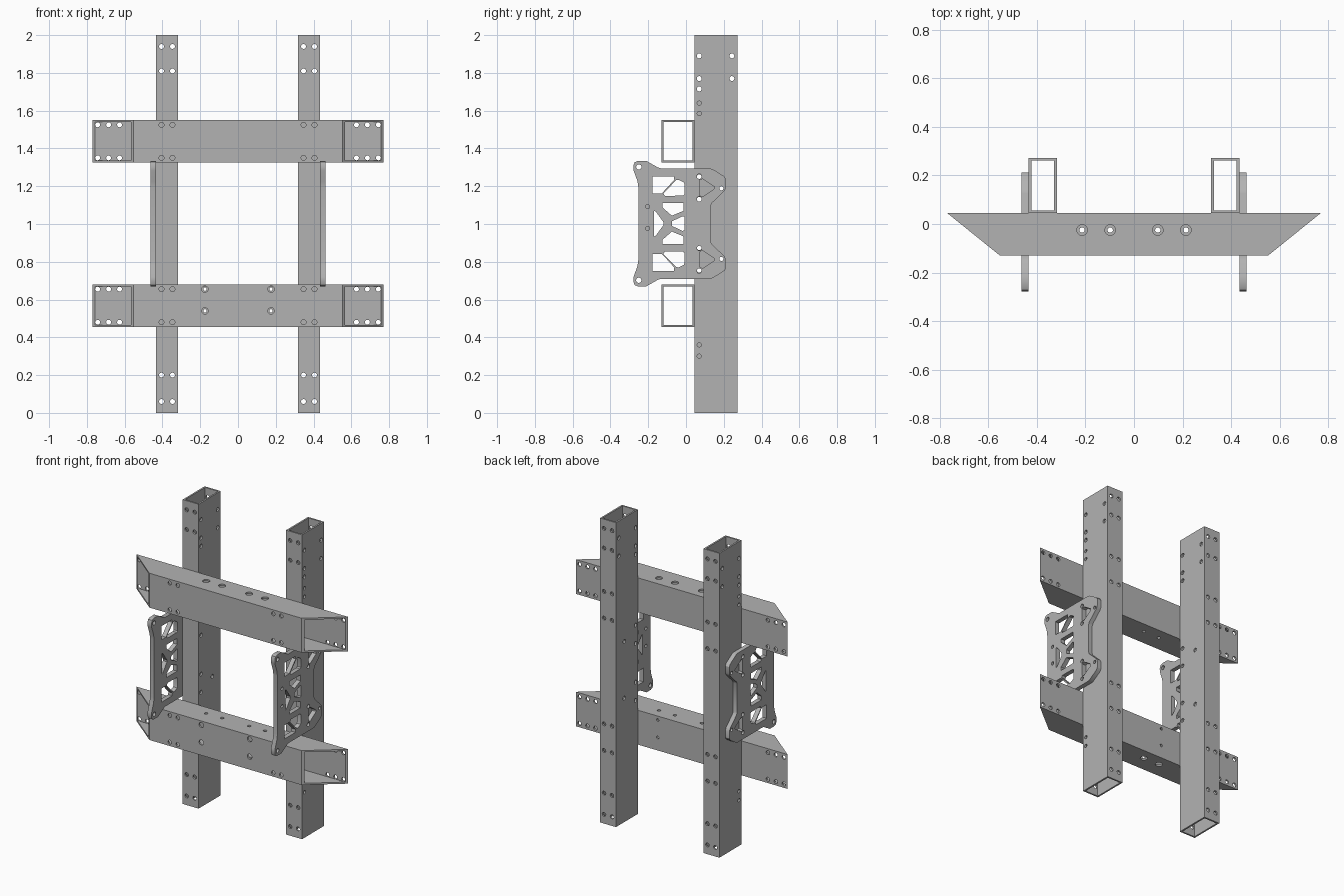
import bpy, bmesh, math
from mathutils import Matrix, Vector

if "Cube" in bpy.data.objects:
    bpy.data.objects.remove(bpy.data.objects["Cube"], do_unlink=True)

steel = bpy.data.materials.new("grey_steel")
steel.use_nodes = True
GREY = (0.45, 0.45, 0.45, 1)
steel.diffuse_color = GREY
steel.node_tree.nodes["Principled BSDF"].inputs["Base Color"].default_value = GREY

WALL = 0.011
HOLE = 0.013
BACK_Y = 0.273      # rear face of the posts
JOIN_Y = 0.045      # where beams meet posts
FRONT_Y = -0.13     # front face of the beams
POST_X, POST_HALF = 0.376, 0.058
BOLT_Z = (0.025, 0.2)   # bolt rows above a beam's lower edge
finished = []


def add_object(name, bm):
    bmesh.ops.recalc_face_normals(bm, faces=bm.faces)
    mesh = bpy.data.meshes.new(name)
    bm.to_mesh(mesh)
    bm.free()
    mesh.materials.append(steel)
    obj = bpy.data.objects.new(name, mesh)
    bpy.context.collection.objects.link(obj)
    return obj


def tube(name, u0, u1, v0, v1, place):
    """Hollow rectangular tube; place(u, v, end) gives each corner point."""
    bm = bmesh.new()
    rings = []
    for end in (-1, 1):
        for w in (0, WALL):
            corners = [(u0 + w, v0 + w), (u1 - w, v0 + w),
                       (u1 - w, v1 - w), (u0 + w, v1 - w)]
            rings.append([bm.verts.new(place(u, v, end)) for u, v in corners])
    outer_a, inner_a, outer_b, inner_b = rings
    for p, q in ((outer_a, outer_b), (inner_b, inner_a),
                 (inner_a, outer_a), (outer_b, inner_b)):
        for i in range(4):
            j = (i + 1) % 4
            bm.faces.new((p[i], p[j], q[j], q[i]))
    return add_object(name, bm)


def drill(obj, holes):
    """Cut round holes, each (centre, axis, radius), through one wall."""
    bm = bmesh.new()
    for centre, axis, radius in holes:
        turn = Vector((0, 0, 1)).rotation_difference(Vector(axis)).to_matrix().to_4x4()
        bmesh.ops.create_cone(bm, cap_ends=True, segments=16, radius1=radius,
                              radius2=radius, depth=WALL * 3,
                              matrix=Matrix.Translation(centre) @ turn)
    cutter = add_object("hole_cutter", bm)
    cutter.hide_render = True
    mod = obj.modifiers.new("holes", "BOOLEAN")
    mod.operation, mod.solver, mod.object = "DIFFERENCE", "EXACT", cutter
    bpy.context.view_layer.objects.active = obj
    bpy.ops.object.modifier_apply(modifier=mod.name)
    bpy.data.objects.remove(cutter, do_unlink=True)
    finished.append(obj)


X, Y, Z = (1, 0, 0), (0, 1, 0), (0, 0, 1)
H = WALL / 2
BEAMS = {"lower_beam": 0.455, "upper_beam": 1.325}
BEAM_H = 0.226

# Upright posts
for side, label in ((-1, "right_post"), (1, "left_post")):
    cx = side * POST_X
    post = tube(label, cx - POST_HALF, cx + POST_HALF, JOIN_Y, BACK_Y,
                lambda u, v, e: (u, v, 1 + e))
    holes = []
    rows = [0.06, 0.2, 1.81, 1.94] + [b + r for b in BEAMS.values() for r in BOLT_Z]
    for z in rows:
        for dx in (-0.029, 0.029):
            for y in (JOIN_Y + H, BACK_Y - H):
                holes.append(((cx + dx, y, z), Y, HOLE))
    outer, inner = cx + side * (POST_HALF - H), cx - side * (POST_HALF - H)
    through = [(0.07, z) for z in (0.755, 0.875, 1.13, 1.25, 1.715, 1.77, 1.89)]
    through += [(0.243, 1.77), (0.243, 1.89), (0.187, 0.815), (0.187, 1.187)]
    for y, z in through:
        for x in (outer, inner):
            holes.append(((x, y, z), X, HOLE))
    for z in (0.3, 0.36, 1.585, 1.64):
        holes.append(((outer, 0.07, z), X, HOLE * 0.85))
    drill(post, holes)


# Cross beams with mitred open ends
def beam_point(y, z, end):
    t = (y - FRONT_Y) / (JOIN_Y - FRONT_Y)
    return (end * (0.553 + 0.217 * t), y, z)


for label, base in BEAMS.items():
    beam = tube(label, FRONT_Y, JOIN_Y, base, base + BEAM_H, beam_point)
    lower = label == "lower_beam"
    holes = []
    for side in (-1, 1):
        for r in BOLT_Z:
            for x in (0.627, 0.685, 0.743):
                holes.append(((side * x, JOIN_Y - H, base + r), Y, HOLE))
            for x in (0.347, 0.405):
                holes.append(((side * x, FRONT_Y + H, base + r), Y, HOLE))
        for x in (0.098, 0.214):
            top_r, low_r = (0.011, 0.022) if lower else (0.022, 0.011)
            holes.append(((side * x, -0.025, base + BEAM_H - H), Z, top_r))
            holes.append(((side * x, -0.025, base + H), Z, low_r))
        if lower:
            for z in (0.54, 0.655):
                holes.append(((side * 0.175, FRONT_Y + H, z), Y, 0.017))
                holes.append(((side * 0.175, JOIN_Y - H, z), Y, 0.009))
    drill(beam, holes)


# Side bracket plates, outlined as (y, height above the plate's middle)
def mirrored(points):
    return points + [(y, -z) for y, z in reversed(points)]


def circle(y, z, r):
    return [(y + r * math.cos(math.tau * i / 16), z + r * math.sin(math.tau * i / 16))
            for i in range(16)]


outline = mirrored([
    (-0.252, 0.19), (-0.257, 0.225), (-0.277, 0.28), (-0.279, 0.305), (-0.272, 0.325),
    (-0.255, 0.332), (-0.21, 0.332), (-0.15, 0.298), (-0.135, 0.293), (0.125, 0.293),
    (0.142, 0.288), (0.203, 0.25), (0.212, 0.235), (0.212, 0.19), (0.203, 0.172),
    (0.136, 0.108), (0.13, 0.093)])
upper_cuts = [
    [(-0.177, 0.25), (-0.064, 0.25), (-0.062, 0.232), (-0.128, 0.16), (-0.177, 0.16)],
    [(-0.012, 0.218), (-0.008, 0.208), (-0.008, 0.155), (-0.016, 0.148),
     (-0.112, 0.147), (-0.12, 0.16), (-0.052, 0.23), (-0.04, 0.232)],
    [(-0.124, 0.108), (-0.012, 0.108), (-0.012, 0.068), (-0.075, 0.042), (-0.124, 0.085)],
    [(0.072, 0.23), (0.088, 0.236), (0.15, 0.195), (0.15, 0.185), (0.088, 0.143),
     (0.072, 0.15)],
    circle(-0.25, 0.3, 0.014), circle(0.07, 0.25, HOLE), circle(0.07, 0.13, HOLE),
    circle(0.187, 0.187, 0.011)]
middle_cuts = [mirrored([(-0.17, 0.068), (-0.16, 0.064), (-0.118, 0.006)]),
               mirrored([(-0.075, 0.012), (-0.018, 0.039), (-0.008, 0.035)])]
loops = [outline] + middle_cuts
for cut in upper_cuts:
    loops += [cut, [(y, -z) for y, z in cut]]

for side, label in ((-1, "right_bracket"), (1, "left_bracket")):
    curve = bpy.data.curves.new(label + "_outline", "CURVE")
    curve.dimensions, curve.fill_mode, curve.extrude = "2D", "BOTH", 0.0145
    extra = [circle(-0.203, z, 0.011) for z in (-0.025, 0.09)] if side > 0 else []
    for loop in loops + extra:
        spline = curve.splines.new("POLY")
        spline.points.add(len(loop) - 1)
        for point, (y, z) in zip(spline.points, loop):
            point.co = (y, z, 0, 1)
        spline.use_cyclic_u = True
    helper = bpy.data.objects.new(label + "_outline", curve)
    bpy.context.collection.objects.link(helper)
    graph = bpy.context.evaluated_depsgraph_get()
    flat = bpy.data.meshes.new_from_object(helper.evaluated_get(graph))
    bm = bmesh.new()
    bm.from_mesh(flat)
    bpy.data.objects.remove(helper, do_unlink=True)
    bmesh.ops.remove_doubles(bm, verts=bm.verts, dist=0.0001)
    for face in bm.faces:
        face.material_index = 0
    stand = Matrix.Rotation(math.pi / 2, 4, "Z") @ Matrix.Rotation(math.pi / 2, 4, "X")
    place = Matrix.Translation((side * (POST_X + POST_HALF + 0.0145), 0, 1.002)) @ stand
    bmesh.ops.transform(bm, matrix=place, verts=bm.verts)
    finished.append(add_object(label, bm))

# Smooth hole walls while keeping edges sharp
bpy.ops.object.select_all(action="DESELECT")
for obj in finished:
    obj.select_set(True)
bpy.context.view_layer.objects.active = finished[0]
bpy.ops.object.shade_smooth_by_angle(angle=math.radians(30))
